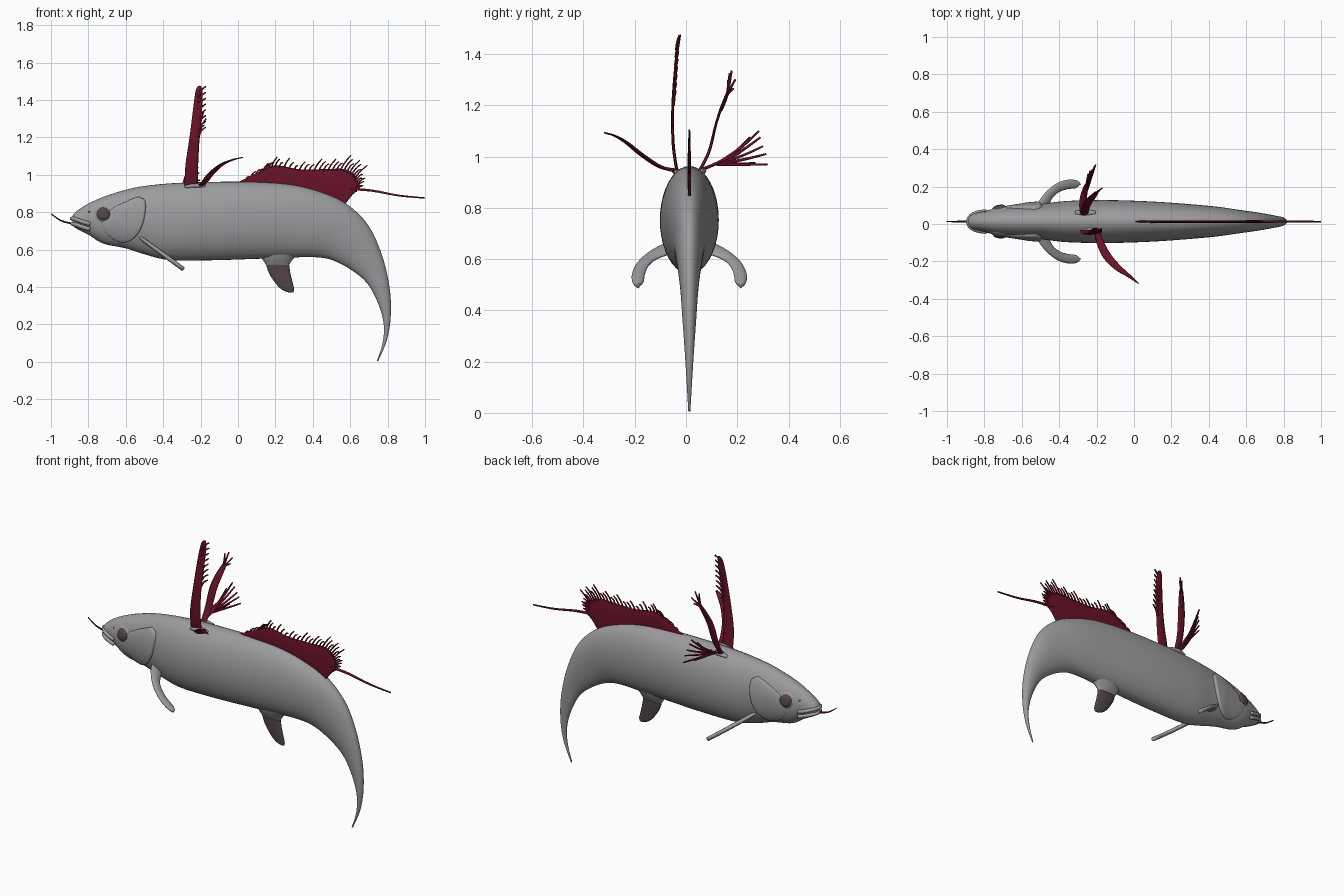
import bpy
import math
import random
from mathutils import Vector
from mathutils.bvhtree import BVHTree

random.seed(4)
if "Cube" in bpy.data.objects:
    bpy.data.objects.remove(bpy.data.objects["Cube"], do_unlink=True)
MID = 0.013  # y of the plane of symmetry


def material(name, r, g, b):
    m = bpy.data.materials.new(name)
    m.use_nodes = True
    m.diffuse_color = (r, g, b, 1)
    m.node_tree.nodes["Principled BSDF"].inputs["Base Color"].default_value = (r, g, b, 1)
    return m


GREY = material("skin grey", 0.33, 0.33, 0.34)
RED = material("fin crimson", 0.14, 0.006, 0.02)
DARK = material("dark brown", 0.085, 0.06, 0.068)


def make(name, verts, faces, mat):
    me = bpy.data.meshes.new(name)
    me.from_pydata(verts, [], faces)
    me.materials.append(mat)
    me.shade_smooth()
    me.validate()
    ob = bpy.data.objects.new(name, me)
    bpy.context.collection.objects.link(ob)
    return ob


def spline(rows, steps):
    """Smooth curve through rows of equal length."""
    out = []
    n = len(rows)
    for i in range(n - 1):
        a, b, c, d = (rows[max(0, min(n - 1, i + k))] for k in (-1, 0, 1, 2))
        for s in range(steps):
            t = s / steps
            out.append([q + t / 2 * (r - p + t * (2 * p - 5 * q + 4 * r - w + t * (3 * (q - r) + w - p)))
                        for p, q, r, w in zip(a, b, c, d)])
    return out + [list(rows[-1])]


def loft_data(rings, sides):
    """Oval rings, each spanning edge P to edge Q with side vector B."""
    verts, faces = [], []
    for P, Q, B in rings:
        c, a = (P + Q) / 2, (P - Q) / 2
        verts += [c + a * math.cos(k * math.tau / sides) + B * math.sin(k * math.tau / sides)
                  for k in range(sides)]
    for i in range(len(rings) - 1):
        for k in range(sides):
            j = (k + 1) % sides
            faces.append([i * sides + k, i * sides + j, (i + 1) * sides + j, (i + 1) * sides + k])
    faces += [list(range(sides))[::-1], [len(verts) - sides + k for k in range(sides)]]
    return verts, faces


def flat_loft(name, rows, mat, sides=12, steps=5):
    """Rows: x, z of one edge, x, z of the other edge, half thickness in y."""
    rings = [(Vector((r[0], MID, r[1])), Vector((r[2], MID, r[3])), Vector((0, r[4], 0)))
             for r in spline(rows, steps)]
    return make(name, *loft_data(rings, sides), mat)


def ribbon(name, rows, mat, wide=None, steps=5, sides=8):
    """Rows: x, y, z, half width, half thickness along a path."""
    pts = spline(rows, steps)
    path = [Vector(p[:3]) for p in pts]
    rings = []
    for i, p in enumerate(pts):
        tan = (path[min(i + 1, len(path) - 1)] - path[max(i - 1, 0)]).normalized()
        w = Vector(wide or (0.1, 1, 0.05))
        w = (w - tan * w.dot(tan)).normalized()
        rings.append((path[i] + w * p[3], path[i] - w * p[3], tan.cross(w) * p[4]))
    return make(name, *loft_data(rings, sides), mat)


def strand(name, pts, r0, r1, mat=RED, wide=None):
    n = len(pts) - 1
    rows = [(*p, r0 + (r1 - r0) * i / n, r0 + (r1 - r0) * i / n) for i, p in enumerate(pts)]
    return ribbon(name, rows, mat, wide, 4, 6)


# Body: back line, belly line and half width
body = flat_loft("body", [
    (-.888, .775, -.884, .742, .012), (-.872, .797, -.872, .718, .036), (-.82, .835, -.80, .68, .053),
    (-.72, .882, -.72, .632, .075), (-.6, .92, -.6, .607, .086), (-.5, .94, -.5, .575, .094),
    (-.35, .955, -.37, .545, .11), (-.15, .962, -.15, .543, .115), (.08, .962, .08, .55, .108),
    (.3, .945, .25, .556, .095), (.48, .895, .4, .56, .08), (.6, .83, .5, .545, .064),
    (.7, .725, .6, .495, .05), (.77, .57, .69, .42, .036), (.81, .4, .75, .31, .026),
    (.817, .25, .779, .2, .017), (.797, .12, .773, .1, .01), (.75, .005, .743, .005, .004)],
    GREY, 40, 6)
tree = BVHTree.FromPolygons([v.co for v in body.data.vertices], [p.vertices for p in body.data.polygons])


def on_skin(x, z, side, lift):
    hit, normal, _, _ = tree.ray_cast(Vector((x, side, z)), Vector((0, -side, 0)))
    if hit is None:
        return Vector((x, MID, z))
    if normal.y * side < 0:
        normal = -normal
    return hit + normal * lift


def skin_patch(name, side, rim, center, lift, mat, rings=12):
    """Domed plate that follows the skin inside a rim."""
    n = len(rim)
    verts = [on_skin(*center, side, lift(*center, 0))]
    for j in range(1, rings + 1):
        f = (j / rings) ** 0.6
        for x, z in rim:
            px, pz = center[0] + (x - center[0]) * f, center[1] + (z - center[1]) * f
            verts.append(on_skin(px, pz, side, lift(px, pz, f)))
    faces = [(0, 1 + k, 1 + (k + 1) % n) for k in range(n)]
    for j in range(rings - 1):
        for k in range(n):
            a, b = 1 + j * n + k, 1 + j * n + (k + 1) % n
            faces.append((a, a + n, b + n, b))
    if side < 0:
        faces = [f[::-1] for f in faces]
    return make(name, verts, [f[::-1] for f in faces], mat)


def oval(cx, cz, r, n=24):
    return [(cx + r * math.cos(k * math.tau / n), cz + r * math.sin(k * math.tau / n)) for k in range(n)]


def gill_lift(x, z, f):
    back = max(0, min(1, (x + .72) / .16))
    return -.004 if f > .99 else .002 + .013 * back * (1 - f ** 10 * .3)


gill_rim = [(-.53, .885), (-.497, .865), (-.493, .81), (-.51, .73), (-.55, .665), (-.61, .635),
            (-.68, .66), (-.73, .73), (-.70, .80), (-.62, .85), (-.53, .885)]
gill_rim = spline(gill_rim, 4)[:-1]

for side, label in ((1, "left"), (-1, "right")):
    skin_patch(label + "_gill_cover", side, gill_rim, (-.6, .75), gill_lift, GREY)
    # Eye with a raised socket ring
    skin_patch(label + "_eye_socket", side, oval(-.72, .79, .047), (-.72, .79),
               lambda x, z, f: .008 * (1 - f ** 4) - .001, GREY)
    skin_patch(label + "_eye", side, oval(-.72, .79, .036), (-.72, .79),
               lambda x, z, f: .016 - .012 * f ** 4, DARK)
    skin_patch(label + "_nostril", side, oval(-.795, .803, .007, 10), (-.795, .803),
               lambda x, z, f: .004 - .003 * f, DARK, 3)
    # Pectoral fin: curved blade swept out and back, edges as (distance along slope, y)
    rows = [(0, .07, .28, .07), (.12, .12, .36, .11), (.28, .165, .45, .14), (.5, .205, .6, .163),
            (.75, .224, .77, .174), (.93, .222, .92, .178), (1.0, .212, .98, .188), (1.02, .202, 1.01, .196)]

    def blade(s, y):
        return Vector((-.53 + .235 * s, MID + side * y, .67 - .172 * s))
    rings = [(blade(s, y), blade(t, v), Vector((.007, 0, .0095))) for s, y, t, v in spline(rows, 4)]
    make(label + "_pectoral_fin", *loft_data(rings, 12), GREY)

# Lips wrapped round the snout
for name, z, reach in (("upper_lip", .766, -.889), ("lower_lip", .738, -.886)):
    ends = [(-.79, .056, -.03), (-.835, .05, -.016), (-.872, .032, -.003)]
    pts = [(x, MID + y, z + dz) for x, y, dz in ends] + [(reach, MID, z)]
    pts += [(x, MID - y, z + dz) for x, y, dz in ends[::-1]]
    strand(name, pts, .011, .011, GREY, (0, 0, 1))

# Chin filament
strand("chin_filament", [(-.86, MID, .735), (-.9, MID, .742), (-.95, MID, .757), (-1, MID, .792)], .007, .003)

# Belly fin with fleshy base
flat_loft("belly_fin_base", [(.09, .60, .36, .60, .05), (.125, .555, .305, .56, .036),
                             (.142, .53, .28, .53, .022), (.15, .517, .274, .517, .014)], GREY, 20)
flat_loft("belly_fin", [(.148, .53, .272, .53, .013), (.165, .475, .28, .475, .011),
                        (.205, .415, .293, .42, .008), (.24, .383, .30, .39, .006),
                        (.275, .37, .296, .372, .003)], DARK, 16)

# Dorsal fin: membrane with rays that overshoot its edge
dorsal = [(.01, .965, 0, .94, .004), (.12, 1.02, .09, .93, .007), (.2, 1.05, .17, .93, .007),
          (.33, 1.03, .29, .91, .007), (.46, 1.03, .4, .88, .007), (.57, 1.03, .49, .85, .007),
          (.63, .99, .53, .83, .007), (.635, .93, .55, .83, .006), (.6, .89, .56, .83, .004)]
flat_loft("dorsal_membrane", dorsal, RED, 10, 6)
for i, (tx, tz, bx, bz, _) in enumerate(spline(dorsal, 5)[2:]):
    over = (.16, .38, .26)[i % 3] + random.uniform(-.05, .05)
    if i > 28:
        over *= .7
    dx, dz = (tx - bx) * over, (tz - bz) * over
    strand("dorsal_ray", [(bx, MID, bz), (tx, MID, tz), (tx + dx * 1.3 + .012, MID, tz + dz)], .006, .0035)
strand("tail_filament", [(.6, MID, .925), (.72, MID, .915), (.86, MID, .889), (1, MID, .876)], .008, .004)

# Head plumes: broad ribbons with fringed tips
ALONG = (1, 0, 0)
ribbon("tall_plume", [(-.25, -.035, .94, .036, .006), (-.247, -.05, 1.05, .034, .006),
                      (-.232, -.052, 1.2, .027, .005), (-.215, -.04, 1.36, .024, .005),
                      (-.208, -.027, 1.45, .018, .004), (-.203, -.022, 1.475, .006, .003)], RED, ALONG)
for i in range(8):
    z = 1.2 + i * .031
    strand("tall_plume_fringe", [(-.215, -.05 + i * .002, z), (-.197, -.046 + i * .002, z + .035),
                                 (-.172, -.04 + i * .002, z + .055)], .007, .004)

ribbon("side_plume", [(-.2, -.035, .945, .014, .008), (-.18, -.1, .96, .02, .006),
                      (-.145, -.17, 1.005, .022, .005), (-.09, -.23, 1.053, .018, .004),
                      (-.03, -.275, 1.08, .01, .004), (.025, -.318, 1.093, .003, .003)], RED, (1, .6, 0))

ribbon("left_plume", [(-.265, .05, .94, .018, .006), (-.258, .09, 1.02, .022, .006),
                      (-.245, .118, 1.13, .024, .005), (-.222, .145, 1.21, .02, .005),
                      (-.2, .17, 1.27, .012, .004)], RED, ALONG)
for tip in ((-.185, .178, 1.335), (-.205, .17, 1.325), (-.17, .192, 1.30), (-.18, .185, 1.265), (-.2, .165, 1.30)):
    strand("left_plume_fringe", [(-.23, .135, 1.18), (-.212, .16, 1.24), tip], .007, .004)

ribbon("low_plume", [(-.275, .05, .945, .012, .007), (-.275, .1, .965, .018, .006),
                     (-.268, .155, .99, .018, .006), (-.255, .21, 1.015, .01, .005)], RED, ALONG)
for tip in ((-.235, .285, 1.10), (-.225, .29, 1.075), (-.215, .30, 1.04),
            (-.21, .312, 1.01), (-.205, .318, .97), (-.245, .27, .975), (-.25, .25, 1.075)):
    mid = ((-.265 + tip[0]) / 2, (.14 + tip[1]) / 2, (.98 + tip[2]) / 2 - .006)
    strand("low_plume_branch", [(-.272, .12, .97), mid, tip], .007, .004)

# Small fleshy roots of the plumes
for x, y in ((-.235, -.035), (-.265, .06)):
    ribbon("plume_root", [(x - .05, y, .935, .01, .008), (x, y, .942, .02, .012),
                          (x + .06, y, .94, .01, .008)], GREY)
